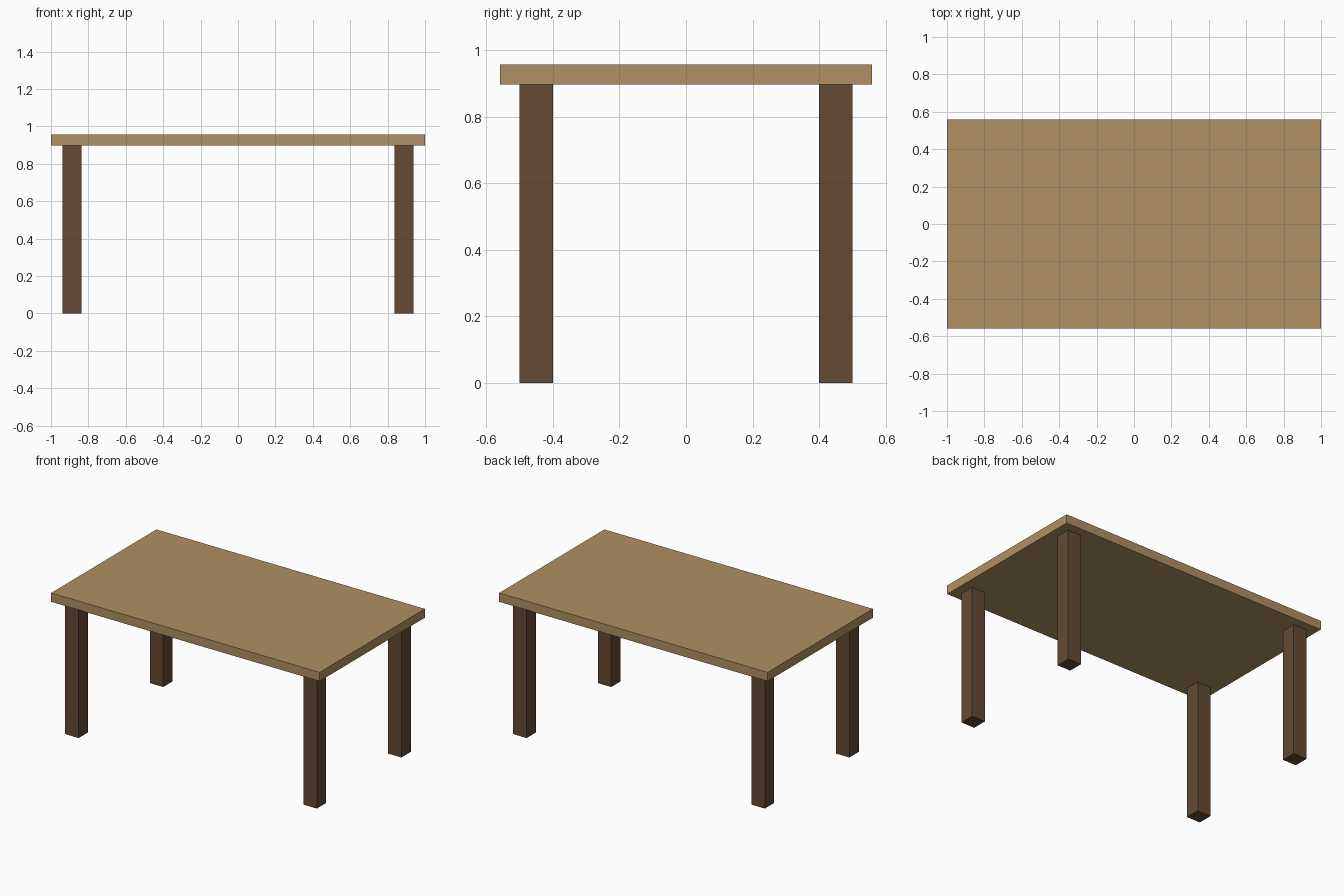
import bpy

if "Cube" in bpy.data.objects:
    bpy.data.objects.remove(bpy.data.objects["Cube"])


def material(name, rgb):
    m = bpy.data.materials.new(name)
    m.diffuse_color = (*rgb, 1.0)
    m.use_nodes = True
    m.node_tree.nodes["Principled BSDF"].inputs["Base Color"].default_value = m.diffuse_color
    return m


def box(name, centre, size, mat):
    bpy.ops.mesh.primitive_cube_add(size=1, location=centre)
    ob = bpy.context.object
    ob.name = name
    ob.scale = size
    bpy.ops.object.transform_apply(location=False, rotation=False, scale=True)
    ob.data.materials.append(mat)
    return ob


light_wood = material("light wood", (0.434, 0.279, 0.122))
dark_wood = material("dark wood", (0.127, 0.069, 0.034))

LEG_H, TOP_H = 0.897, 0.06

# Tabletop slab
box("tabletop", (0, 0, LEG_H + TOP_H / 2), (2.0, 1.12, TOP_H), light_wood)

# Four square legs, inset from the corners
for y_name, sy in (("front", -1), ("back", 1)):
    for x_name, sx in (("left", -1), ("right", 1)):
        box(f"{y_name}_{x_name}_leg", (sx * 0.8875, sy * 0.45, LEG_H / 2),
            (0.1, 0.1, LEG_H), dark_wood)
